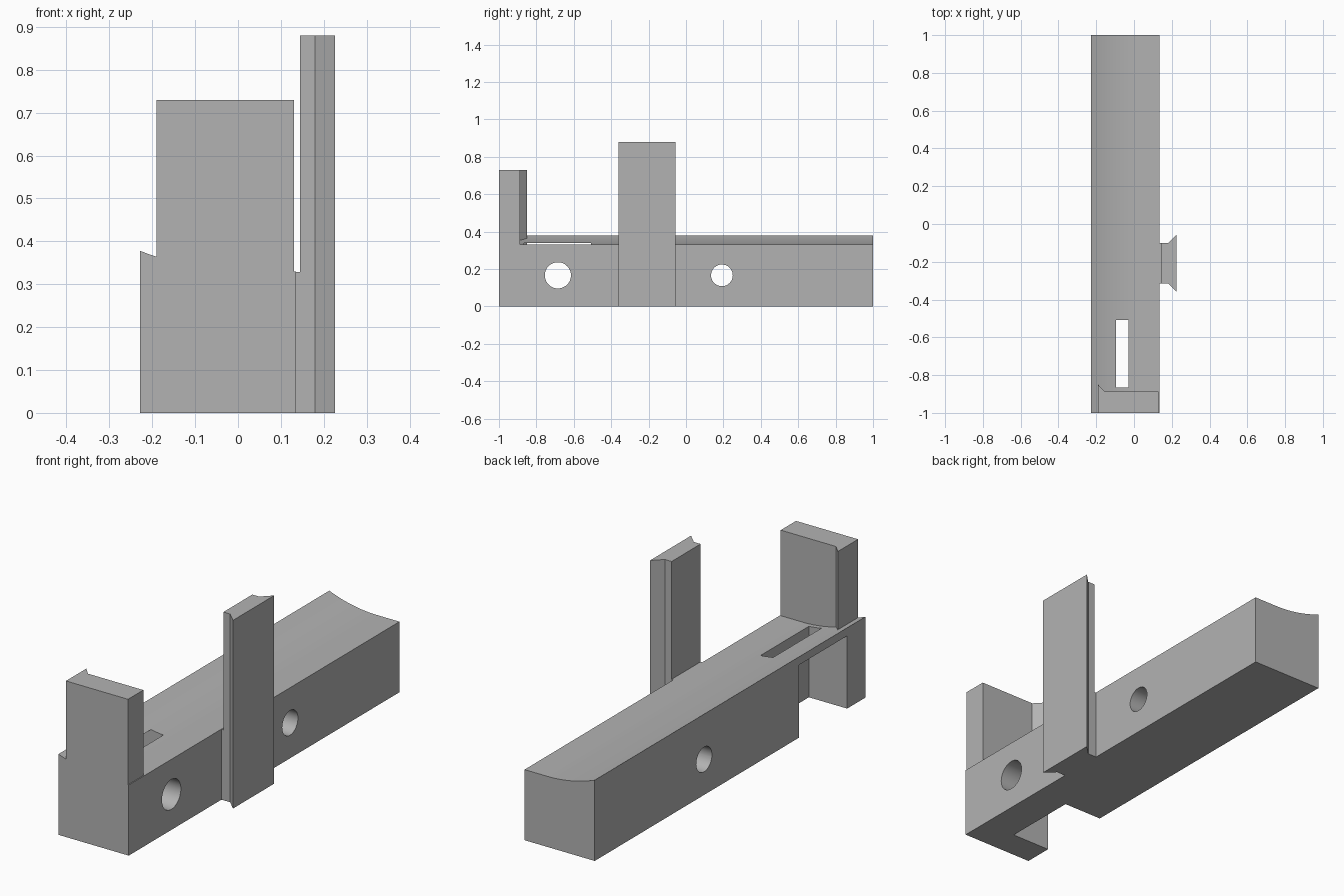
import bpy, bmesh, math
from mathutils import Vector

if "Cube" in bpy.data.objects:
    bpy.data.objects.remove(bpy.data.objects["Cube"], do_unlink=True)

grey = bpy.data.materials.new("plain grey")
grey.use_nodes = True
grey.diffuse_color = (0.45, 0.45, 0.45, 1)
grey.node_tree.nodes["Principled BSDF"].inputs["Base Color"].default_value = grey.diffuse_color


def extrude(name, points, direction):
    """Close a flat outline into a solid along a direction."""
    bm = bmesh.new()
    face = bm.faces.new([bm.verts.new(p) for p in points])
    moved = bmesh.ops.extrude_face_region(bm, geom=[face])["geom"]
    verts = [v for v in moved if isinstance(v, bmesh.types.BMVert)]
    bmesh.ops.translate(bm, verts=verts, vec=Vector(direction))
    bmesh.ops.recalc_face_normals(bm, faces=bm.faces[:])
    mesh = bpy.data.meshes.new(name)
    bm.to_mesh(mesh)
    bm.free()
    mesh.materials.append(grey)
    obj = bpy.data.objects.new(name, mesh)
    bpy.context.collection.objects.link(obj)
    return obj


def select(obj):
    bpy.ops.object.select_all(action="DESELECT")
    obj.select_set(True)
    bpy.context.view_layer.objects.active = obj


def cut(obj, cutter):
    cutter.hide_render = True
    mod = obj.modifiers.new("cut", "BOOLEAN")
    mod.operation = "DIFFERENCE"
    mod.solver = "EXACT"
    mod.object = cutter
    select(obj)
    bpy.ops.object.modifier_apply(modifier=mod.name)
    bpy.data.objects.remove(cutter, do_unlink=True)


# Long body with a hollow rounded top
LEFT, RIGHT, LOW = 0.135, -0.228, 0.33
CENTRE, RADIUS, STEPS = 0.02, 0.667, 16
outline = [(RIGHT, -1, 0), (LEFT, -1, 0), (LEFT, -1, LOW)]
for i in range(STEPS + 1):
    x = CENTRE + (RIGHT - CENTRE) * i / STEPS
    rise = RADIUS - math.sqrt(RADIUS ** 2 - (x - CENTRE) ** 2)
    outline.append((x, -1, LOW + rise))
body = extrude("body", outline, (0, 2, 0))

# Side pocket, which breaks through the hollow top as a slot
pocket = [(-0.4, -0.865, -0.1), (-0.03, -0.865, -0.1),
          (-0.03, -0.865, 0.34), (-0.4, -0.865, 0.34)]
cut(body, extrude("pocket_cutter", pocket, (0, 0.357, 0)))

# Round cross holes
for y, radius in ((-0.685, 0.07), (0.192, 0.058)):
    ring = [(-0.4, y + radius * math.cos(a), 0.166 + radius * math.sin(a))
            for a in (math.tau * i / 40 for i in range(40))]
    cut(body, extrude("hole_cutter", ring, (0.8, 0, 0)))

# Upright end plate with a tapered lip
plate = [(-0.19, -1), (0.131, -1), (0.131, -0.887), (-0.155, -0.887), (-0.19, -0.85)]
extrude("end_plate", [(x, y, 0.325) for x, y in plate], (0, 0, 0.405))

# Dovetail side post, joined to the body by a short neck
half = [(0.145, 0.107), (0.18, 0.107), (0.226, 0.152)]
MID = -0.208
post = [(x, MID - d, 0) for x, d in half] + [(x, MID + d, 0) for x, d in reversed(half)]
extrude("side_post", post, (0, 0, 0.88))
neck = [(0.13, MID - 0.107, 0), (0.146, MID - 0.107, 0),
        (0.146, MID + 0.107, 0), (0.13, MID + 0.107, 0)]
extrude("post_neck", neck, (0, 0, 0.329))

select(body)
bpy.ops.object.shade_smooth_by_angle(angle=math.radians(20))
